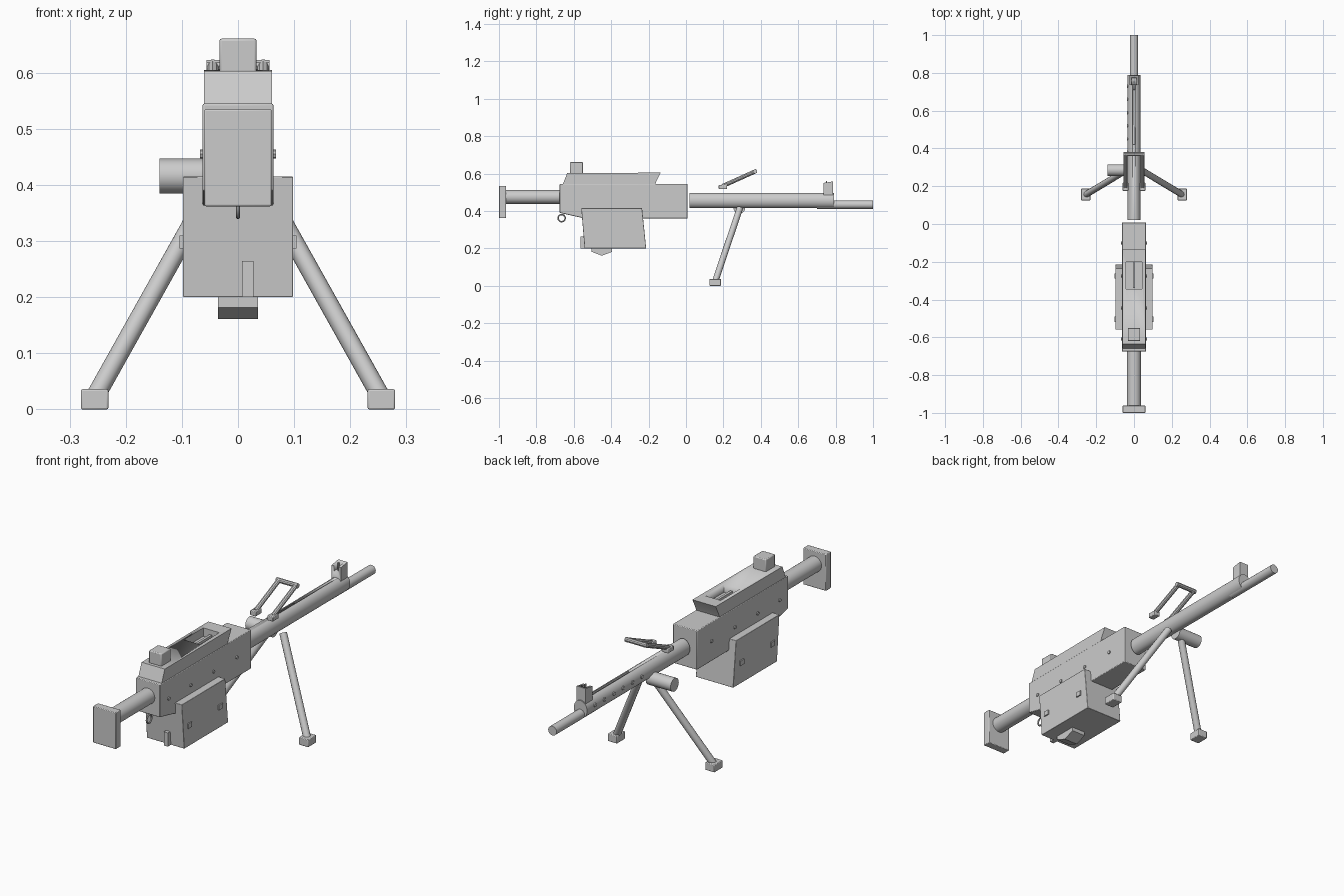
import bpy, bmesh, math
from mathutils import Vector

if "Cube" in bpy.data.objects:
    bpy.data.objects.remove(bpy.data.objects["Cube"])


def finish(name, bm, bevel=0.0, angle=35):
    bmesh.ops.recalc_face_normals(bm, faces=bm.faces)
    me = bpy.data.meshes.new(name)
    bm.to_mesh(me)
    bm.free()
    ob = bpy.data.objects.new(name, me)
    bpy.context.collection.objects.link(ob)
    if bevel:
        m = ob.modifiers.new("bevel", 'BEVEL')
        m.width, m.segments = bevel, 2
    bpy.ops.object.select_all(action='DESELECT')
    ob.select_set(True)
    bpy.context.view_layer.objects.active = ob
    bpy.ops.object.shade_smooth_by_angle(angle=math.radians(angle))
    return ob


def box(name, x, y, z, bevel=0.0):
    bm = bmesh.new()
    bmesh.ops.create_cube(bm, size=1)
    for v in bm.verts:
        v.co = [(a + b) / 2 + c * (b - a) for (a, b), c in zip((x, y, z), v.co)]
    return finish(name, bm, bevel)


def profile(name, pts, hw, bevel=0.0):
    """Side outline (y, z) extruded across x."""
    bm = bmesh.new()
    f = bm.faces.new([bm.verts.new((-hw, y, z)) for y, z in pts])
    r = bmesh.ops.extrude_face_region(bm, geom=[f])
    bmesh.ops.translate(bm, vec=(2 * hw, 0, 0),
                        verts=[v for v in r['geom'] if isinstance(v, bmesh.types.BMVert)])
    return finish(name, bm, bevel)


def rod(name, a, b, r, sides=20, squash=1.0, r2=None):
    """Cylinder between two points; squash scales it in x."""
    a, b = Vector(a), Vector(b)
    bm = bmesh.new()
    bmesh.ops.create_cone(bm, cap_ends=True, segments=sides, radius1=r,
                          radius2=r if r2 is None else r2, depth=(b - a).length)
    q = Vector((0, 0, 1)).rotation_difference(b - a)
    for v in bm.verts:
        v.co = q @ v.co
        v.co.x *= squash
        v.co += (a + b) / 2
    return finish(name, bm)


def cut(ob, cutter):
    m = ob.modifiers.new("cut", 'BOOLEAN')
    m.operation, m.object, m.solver = 'DIFFERENCE', cutter, 'EXACT'
    cutter.hide_render = True
    cutter.hide_viewport = True


# Stock
box("butt_plate", (-0.06, 0.06), (-1.0, -0.962), (0.362, 0.535), 0.003)
rod("stock_tube", (0, -0.965, 0.475), (0, -0.66, 0.475), 0.037, 24)

# Receiver and cover
profile("receiver", [(-0.675, 0.39), (-0.55, 0.362), (0.008, 0.36), (0.008, 0.545), (-0.675, 0.545)], 0.063, 0.003)
cover = profile("top_cover", [(-0.66, 0.54), (-0.635, 0.603), (-0.135, 0.605), (-0.158, 0.56), (-0.165, 0.54)], 0.061)
cut(cover, box("cover_recess_cutter", (-0.042, 0.042), (-0.345, -0.2), (0.565, 0.65)))
box("cover_rail", (-0.006, 0.006), (-0.34, -0.205), (0.56, 0.585))
box("rear_sight", (-0.033, 0.033), (-0.62, -0.55), (0.6, 0.661), 0.004)

# Receiver rivets on both sides
for i, y in enumerate((-0.61, -0.445, -0.275, -0.1)):
    for s in (-1, 1):
        rod(f"receiver_rivet_{i}_{s}", (s * 0.055, y, 0.455), (s * 0.068, y, 0.455), 0.008, 8)

# Sling ring
bm = bmesh.new()
n, m, c = 20, 8, Vector((0, -0.665, 0.362))
rows = []
for i in range(n):
    d = Vector((0, math.cos(math.tau * i / n), math.sin(math.tau * i / n)))
    rows.append([bm.verts.new(c + d * (0.019 + 0.004 * math.cos(math.tau * j / m))
                              + Vector((0.004 * math.sin(math.tau * j / m), 0, 0))) for j in range(m)])
for i in range(n):
    for j in range(m):
        p, q = rows[i], rows[(i + 1) % n]
        bm.faces.new((p[j], q[j], q[(j + 1) % m], p[(j + 1) % m]))
finish("sling_ring", bm)

# Ammunition box with clips, latch and bottom wedge
profile("ammo_box", [(-0.56, 0.415), (-0.542, 0.2), (-0.213, 0.2), (-0.235, 0.415)], 0.098, 0.002)
for y in (-0.505, -0.275):
    for s in (-1, 1):
        x = sorted((s * 0.09, s * 0.104))
        box(f"box_clip_{y}_{s}", x, (y - 0.014, y + 0.014), (0.287, 0.31))
box("box_latch", (0.007, 0.028), (-0.565, -0.535), (0.2, 0.265))
profile("box_base", [(-0.505, 0.205), (-0.505, 0.182), (-0.45, 0.161), (-0.395, 0.182), (-0.395, 0.205)], 0.036)

# Barrel and jacket
jacket = rod("barrel_jacket", (0, 0.02, 0.456), (0, 0.79, 0.456), 0.041, 24, 0.85)
cut(jacket, box("jacket_slot_cutter", (-0.006, 0.006), (0.42, 0.71), (0.48, 0.52)))
rod("barrel", (0, 0.7, 0.434), (0, 1.0, 0.434), 0.022, 20)
for i in range(6):
    y = 0.38 + 0.07 * i
    rod(f"jacket_stud_{i}", (-0.028, y, 0.462), (-0.038, y, 0.462), 0.009, 8)

# Front sight block, notched on top
sight = profile("front_sight", [(0.735, 0.485), (0.785, 0.485), (0.785, 0.558), (0.735, 0.55)], 0.024)
cut(sight, box("sight_notch_cutter", (-0.012, 0.012), (0.72, 0.772), (0.525, 0.6)))
box("sight_post", (-0.003, 0.003), (0.748, 0.755), (0.52, 0.561))

# Carry handle
for s in (-1, 1):
    x = s * 0.045
    box(f"handle_foot_{s}", sorted((s * 0.03, s * 0.06)), (0.175, 0.22), (0.517, 0.54), 0.003)
    rod(f"handle_arm_{s}", (x, 0.195, 0.533), (x, 0.375, 0.614), 0.011, 10)
rod("handle_bar", (-0.056, 0.37, 0.612), (0.056, 0.37, 0.612), 0.011, 10)

# Side grip
rod("side_grip", (-0.14, 0.285, 0.416), (-0.01, 0.285, 0.416), 0.031, 20)

# Bipod
for s in (-1, 1):
    rod(f"bipod_leg_{s}", (s * 0.035, 0.288, 0.415), (s * 0.256, 0.155, 0.02), 0.017, 12)
    box(f"bipod_foot_{s}", sorted((s * 0.231, s * 0.28)), (0.125, 0.187), (0.0, 0.036), 0.003)
